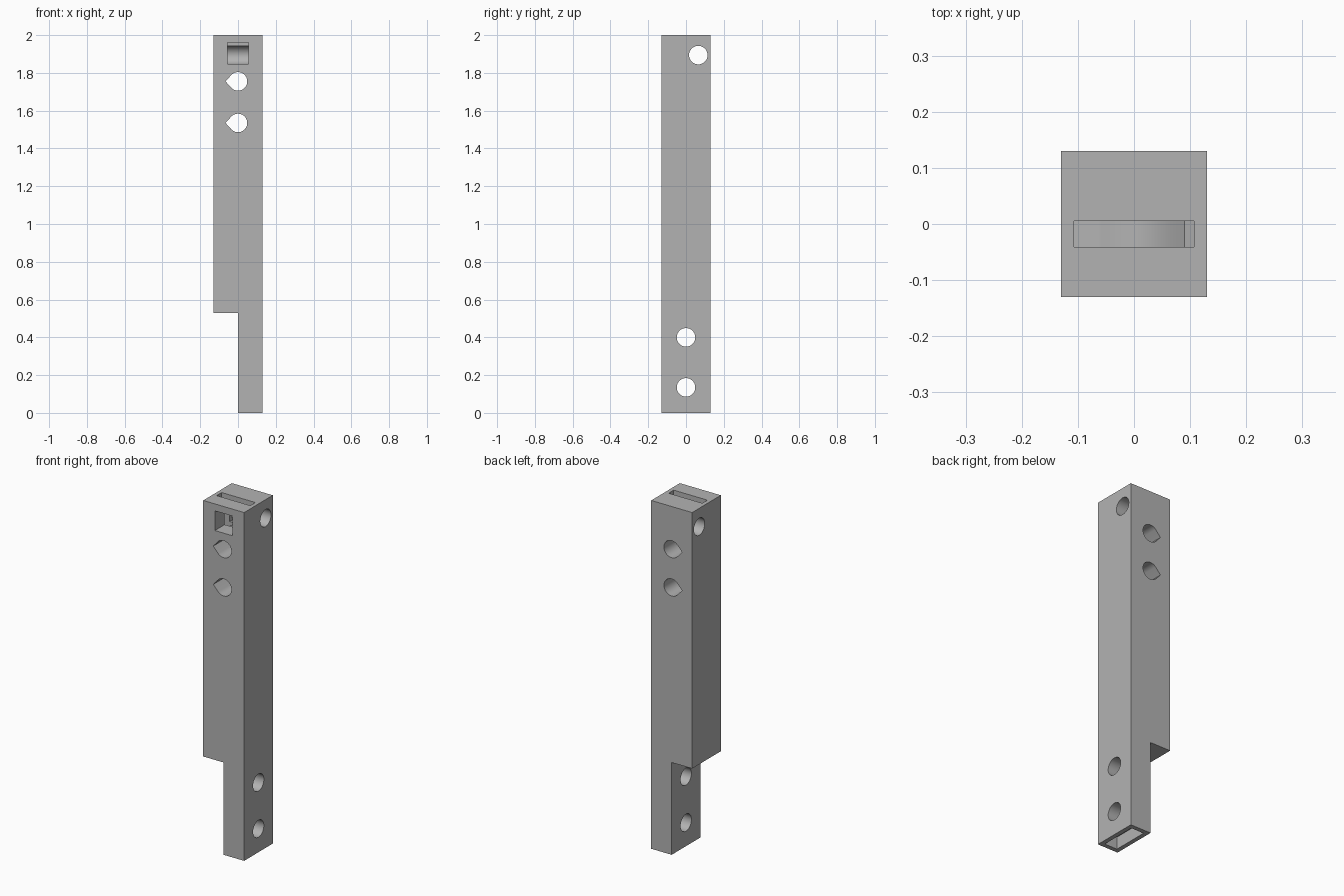
import bpy, bmesh, math
from mathutils import Vector

cube = bpy.data.objects.get("Cube")
if cube:
    bpy.data.objects.remove(cube, do_unlink=True)

H = 0.13      # half width of the bar
R = 0.049     # bore radius

grey = bpy.data.materials.new("plain_grey")
grey.use_nodes = True
colour = (0.45, 0.45, 0.45, 1)
grey.diffuse_color = colour
grey.node_tree.nodes["Principled BSDF"].inputs["Base Color"].default_value = colour


def prism(name, points, axis, lo, hi):
    """Extrude a 2D outline along x or y; outline is (other axis, z)."""
    place = (lambda a, z, d: (d, a, z)) if axis == "x" else (lambda a, z, d: (a, d, z))
    step = (hi - lo, 0, 0) if axis == "x" else (0, hi - lo, 0)
    bm = bmesh.new()
    face = bm.faces.new([bm.verts.new(place(a, z, lo)) for a, z in points])
    ext = bmesh.ops.extrude_face_region(bm, geom=[face])
    verts = [g for g in ext["geom"] if isinstance(g, bmesh.types.BMVert)]
    bmesh.ops.translate(bm, verts=verts, vec=Vector(step))
    bmesh.ops.recalc_face_normals(bm, faces=bm.faces)
    mesh = bpy.data.meshes.new(name)
    bm.to_mesh(mesh)
    bm.free()
    mesh.materials.append(grey)
    obj = bpy.data.objects.new(name, mesh)
    bpy.context.collection.objects.link(obj)
    return obj


def rect(a0, a1, z0, z1):
    return [(a0, z0), (a1, z0), (a1, z1), (a0, z1)]


def circle(a, z, n=48):
    return [(a + R * math.cos(2 * math.pi * i / n),
             z + R * math.sin(2 * math.pi * i / n)) for i in range(n)]


def teardrop(z, n=36):
    # round bore with a point towards -x
    arc = [math.radians(-135 + 270 * i / n) for i in range(n + 1)]
    return [(R * math.cos(t), z + R * math.sin(t)) for t in arc] + [(-0.066, z)]


# Bar with the lower half lap cut away
bar = prism("bar", [(0, 0), (H, 0), (H, 2), (-H, 2), (-H, 0.53), (0, 0.53)],
            "y", -H, H)

# Domed floor of the top slot
dome = [(-0.065 + 0.155 * i / 24, 1.818 + 0.025 * math.sin(math.pi * i / 24))
        for i in range(25)]
slot = [(-0.107, 2.1), (-0.107, 1.818)] + dome + [(0.107, 1.83), (0.107, 2.1)]

cutters = [
    prism("lower_bore", circle(0, 0.135), "x", -0.2, 0.2),
    prism("middle_bore", circle(0, 0.4), "x", -0.2, 0.2),
    prism("upper_bore", circle(0.065, 1.894), "x", -0.2, 0.2),
    prism("teardrop_low", teardrop(1.535), "y", -0.2, 0.2),
    prism("teardrop_high", teardrop(1.755), "y", -0.2, 0.2),
    prism("front_window", rect(-0.056, 0.056, 1.847, 1.96), "y", -0.2, 0.063),
    prism("top_slot", slot, "y", -0.041, 0.005),
    prism("bottom_pocket", rect(0.025, 0.105, -0.1, 0.07), "y", -0.105, 0.105),
]

for cutter in cutters:
    mod = bar.modifiers.new(cutter.name, "BOOLEAN")
    mod.operation = "DIFFERENCE"
    mod.solver = "EXACT"
    mod.object = cutter

# Bake the cuts, then drop the cutters
bpy.context.view_layer.update()
graph = bpy.context.evaluated_depsgraph_get()
mesh = bpy.data.meshes.new_from_object(bar.evaluated_get(graph))
bar.modifiers.clear()
bar.data = mesh
for cutter in cutters:
    bpy.data.objects.remove(cutter, do_unlink=True)

bpy.ops.object.select_all(action="DESELECT")
bar.select_set(True)
bpy.context.view_layer.objects.active = bar
bpy.ops.object.shade_smooth_by_angle(angle=math.radians(30))
